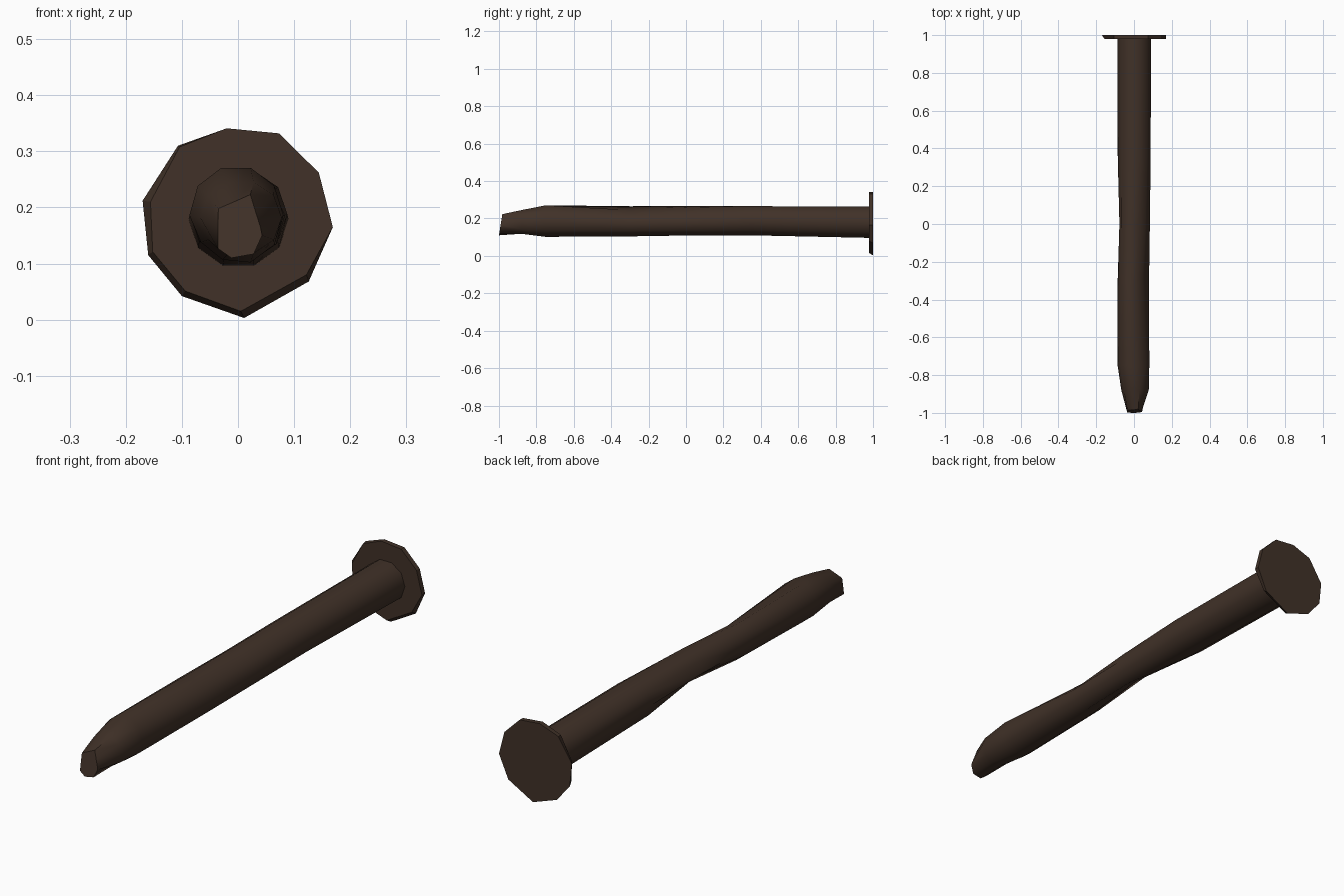
import bpy, bmesh, math

if "Cube" in bpy.data.objects:
    bpy.data.objects.remove(bpy.data.objects["Cube"])

iron = bpy.data.materials.new("dark rusty iron")
iron.diffuse_color = (0.052, 0.031, 0.021, 1)
iron.use_nodes = True
iron.node_tree.nodes["Principled BSDF"].inputs["Base Color"].default_value = iron.diffuse_color


def loft(name, rings):
    """Skin a closed solid over rings that share a point count."""
    bm = bmesh.new()
    loops = [[bm.verts.new(p) for p in ring] for ring in rings]
    n = len(loops[0])
    for a, b in zip(loops, loops[1:]):
        for i in range(n):
            j = (i + 1) % n
            bm.faces.new((a[i], a[j], b[j], b[i]))
    bm.faces.new(loops[0])
    bm.faces.new(loops[-1])
    bmesh.ops.recalc_face_normals(bm, faces=bm.faces)
    me = bpy.data.meshes.new(name)
    bm.to_mesh(me)
    bm.free()
    me.materials.append(iron)
    ob = bpy.data.objects.new(name, me)
    bpy.context.collection.objects.link(ob)
    return ob


# Head: thin uneven ten-sided disc, front rim slightly cut in at lower left
outline = [(0.169, 0.165), (0.144, 0.262), (0.073, 0.332), (-0.02, 0.341),
           (-0.107, 0.31), (-0.17, 0.212), (-0.16, 0.115), (-0.1, 0.042),
           (0.011, 0.003), (0.126, 0.068)]
inset = [(0, 0), (0, 0), (0, 0), (0, 0), (0.003, -0.002), (0.014, -0.002),
         (0.008, 0.006), (0.006, 0.009), (-0.006, 0.012), (-0.004, 0.012)]
back = [(x, 1.0, z) for x, z in outline]
front = [(x + dx, 0.979, z + dz) for (x, z), (dx, dz) in zip(outline, inset)]
loft("nail_head", [front, back])

# Shaft: ten-sided rings as (y, left, right, bottom, top, upper dent, lower dent)
sections = [(0.985, -0.088, 0.09, 0.092, 0.267, 0, 0),
            (0.35, -0.086, 0.088, 0.106, 0.270, 0, 0),
            (0.0, -0.084, 0.086, 0.102, 0.271, 0.012, 0.04),
            (-0.3, -0.089, 0.085, 0.099, 0.272, 0.032, 0.015),
            (-0.75, -0.088, 0.081, 0.097, 0.275, 0, 0.008),
            (-0.88, -0.067, 0.078, 0.115, 0.248, 0, 0)]
dent_dir = math.radians(50)
rings = []
for y, x0, x1, z0, z1, up, low in sections:
    ring = []
    for i in range(10):
        a = math.radians(36 * i)
        c = math.cos(a - dent_dir)
        d = (up if c > 0 else low) * c ** 4
        ring.append(((x0 + x1) / 2 + ((x1 - x0) / 2 - d) * math.cos(a), y,
                     (z0 + z1) / 2 + ((z1 - z0) / 2 - d) * math.sin(a)))
    rings.append(ring)

# Blunt chiselled tip, leaning back toward its top
tip = [(0.04, 0.165), (0.032, 0.19), (0.022, 0.223), (-0.005, 0.211),
       (-0.035, 0.198), (-0.036, 0.165), (-0.036, 0.127), (-0.012, 0.11),
       (0.028, 0.117), (0.043, 0.15)]
rings.append([(x, -1 + 0.018 * (z - 0.11) / 0.113, z) for x, z in tip])
shaft = loft("nail_shaft", rings)

bpy.context.view_layer.objects.active = shaft
shaft.select_set(True)
bpy.ops.object.shade_smooth_by_angle(angle=math.radians(50))
